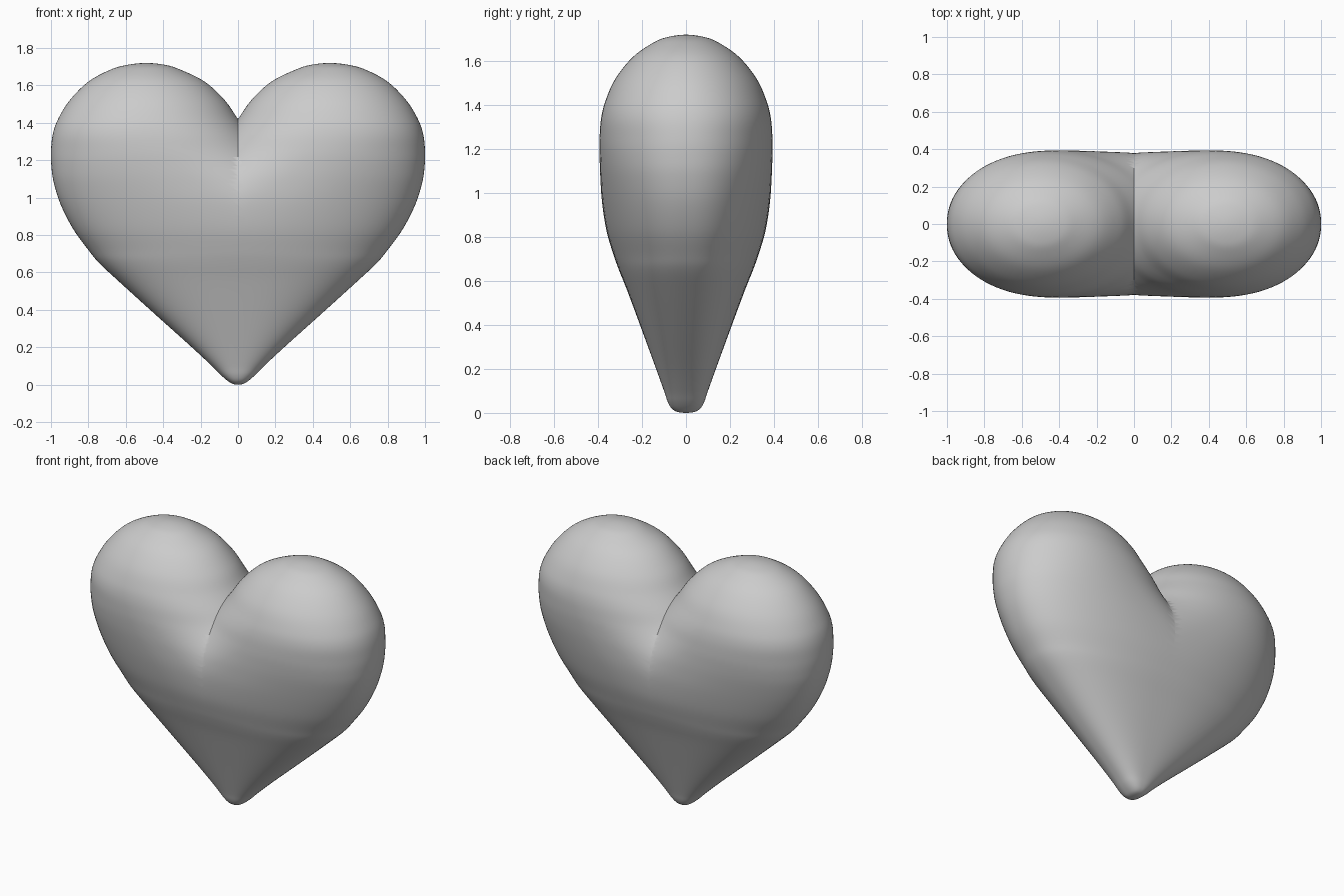
import bpy, bmesh, math

if "Cube" in bpy.data.objects:
    bpy.data.objects.remove(bpy.data.objects["Cube"])

# Horizontal sections of one lobe: height, left x, right x, half depth, roundness exponent
ROWS = [
    (0.0, 0.0, 0.0, 0.0, 2.4),
    (0.005, -0.03, 0.03, 0.04, 2.4),
    (0.02, -0.055, 0.055, 0.065, 2.4),
    (0.05, -0.09, 0.09, 0.083, 2.4),
    (0.10, -0.14, 0.14, 0.10, 2.4),
    (0.20, -0.247, 0.247, 0.136, 2.4),
    (0.375, -0.442, 0.442, 0.20, 2.4),
    (0.55, -0.635, 0.635, 0.265, 2.4),
    (0.65, -0.742, 0.742, 0.305, 2.35),
    (0.72, -0.80, 0.80, 0.33, 2.3),
    (0.83, -0.84, 0.88, 0.362, 2.3),
    (0.96, -0.68, 0.947, 0.382, 2.25),
    (1.08, -0.43, 0.985, 0.390, 2.2),
    (1.17, -0.26, 0.998, 0.393, 2.15),
    (1.25, -0.15, 1.0, 0.393, 2.1),
    (1.34, -0.065, 0.99, 0.386, 2.1),
    (1.42, 0.0, 0.962, 0.366, 2.05),
    (1.52, 0.07, 0.90, 0.321, 2.0),
    (1.62, 0.178, 0.80, 0.24, 2.0),
    (1.685, 0.31, 0.68, 0.146, 2.0),
    (1.71, 0.39, 0.59, 0.08, 2.0),
    (1.72, 0.49, 0.49, 0.0, 2.0),
]
STEPS, SIDES = 5, 96


def flip(r):
    # Continues a section past a pole so the cap is round
    return (r[0], r[2], r[1], -r[3], r[4])


def spline(p0, p1, p2, p3, t):
    return [0.5 * (2 * b + (c - a) * t + (2 * a - 5 * b + 4 * c - d) * t * t
                   + (3 * b - a - 3 * c + d) * t ** 3)
            for a, b, c, d in zip(p0, p1, p2, p3)]


def spow(v, e):
    return math.copysign(abs(v) ** e, v)


# Loft the sections into one lobe
pts = [flip(ROWS[1])] + ROWS + [flip(ROWS[-2])]
sections = []
for i in range(len(ROWS) - 1):
    for s in range(STEPS):
        sections.append(spline(*pts[i:i + 4], s / STEPS))
sections = sections[1:]

bm = bmesh.new()
rings = []
for z, xl, xr, depth, n in sections:
    c, a = (xl + xr) / 2, (xr - xl) / 2
    ring = []
    for k in range(SIDES):
        ang = 2 * math.pi * k / SIDES
        ring.append(bm.verts.new((c + a * spow(math.cos(ang), 2 / n),
                                  depth * spow(math.sin(ang), 2 / n), max(z, 0))))
    rings.append(ring)
for lo, hi in zip(rings, rings[1:]):
    for k in range(SIDES):
        j = (k + 1) % SIDES
        bm.faces.new((lo[k], lo[j], hi[j], hi[k]))

# Close the tip and the crown
tip = bm.verts.new((0, 0, 0))
crown = bm.verts.new((0.49, 0, 1.72))
for k in range(SIDES):
    j = (k + 1) % SIDES
    bm.faces.new((tip, rings[0][j], rings[0][k]))
    bm.faces.new((crown, rings[-1][k], rings[-1][j]))

# Keep the right half only
bmesh.ops.bisect_plane(bm, geom=bm.verts[:] + bm.edges[:] + bm.faces[:], dist=1e-5,
                       plane_co=(0, 0, 0), plane_no=(1, 0, 0), clear_inner=True)
bmesh.ops.recalc_face_normals(bm, faces=bm.faces[:])
if sum(f.normal.x * f.calc_area() * f.calc_center_median().x for f in bm.faces) < 0:
    bmesh.ops.reverse_faces(bm, faces=bm.faces[:])

mesh = bpy.data.meshes.new("heart")
bm.to_mesh(mesh)
bm.free()
heart = bpy.data.objects.new("heart", mesh)
bpy.context.collection.objects.link(heart)

# Mirror into a full heart and shade smooth
mirror = heart.modifiers.new("mirror", 'MIRROR')
mirror.use_clip = True
mirror.merge_threshold = 0.0005
bpy.context.view_layer.objects.active = heart
heart.select_set(True)
bpy.ops.object.modifier_apply(modifier="mirror")
bpy.ops.object.shade_smooth_by_angle(angle=math.radians(50))
